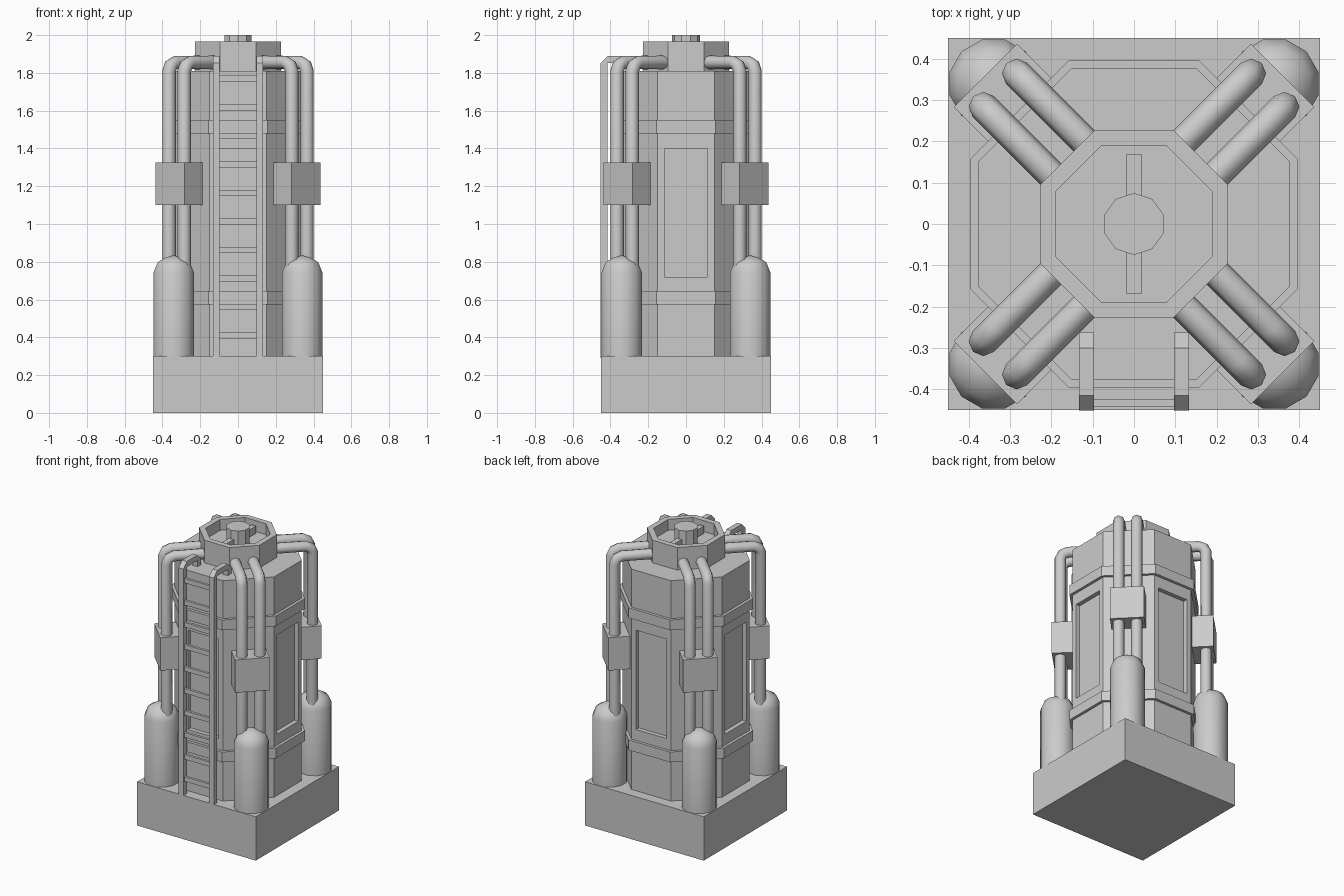
import bpy, bmesh, math
from mathutils import Matrix, Vector

if "Cube" in bpy.data.objects:
    bpy.data.objects.remove(bpy.data.objects["Cube"])


def add_mesh(name, bm):
    bmesh.ops.recalc_face_normals(bm, faces=bm.faces[:])
    me = bpy.data.meshes.new(name)
    bm.to_mesh(me)
    bm.free()
    ob = bpy.data.objects.new(name, me)
    bpy.context.collection.objects.link(ob)
    return ob


def box(name, lo, hi, angle=0.0):
    """Box between two corners, then turned about the z axis."""
    bm = bmesh.new()
    bmesh.ops.create_cube(bm, size=1)
    for v in bm.verts:
        v.co = Vector([(a + b) / 2 + c * (b - a) for a, b, c in zip(lo, hi, v.co)])
    bm.transform(Matrix.Rotation(angle, 4, 'Z'))
    return add_mesh(name, bm)


def octagon(half, corner):
    return [(half, -corner), (half, corner), (corner, half), (-corner, half),
            (-half, corner), (-half, -corner), (-corner, -half), (corner, -half)]


def ngon(r, n, start=0.0):
    return [(r * math.cos(start + i * math.tau / n), r * math.sin(start + i * math.tau / n))
            for i in range(n)]


def loft(name, sections, center=(0, 0), angle=0.0):
    """Stack of (outline, z) rings joined by quads and capped."""
    bm = bmesh.new()
    rings = [[bm.verts.new((x + center[0], y + center[1], z)) for x, y in pts]
             for pts, z in sections]
    n = len(rings[0])
    for a, b in zip(rings, rings[1:]):
        for i in range(n):
            j = (i + 1) % n
            bm.faces.new((a[i], a[j], b[j], b[i]))
    bm.faces.new(rings[0][::-1])
    bm.faces.new(rings[-1])
    bm.transform(Matrix.Rotation(angle, 4, 'Z'))
    return add_mesh(name, bm)


def smooth(ob, angle):
    bpy.ops.object.select_all(action='DESELECT')
    ob.select_set(True)
    bpy.context.view_layer.objects.active = ob
    bpy.ops.object.shade_smooth_by_angle(angle=math.radians(angle))


# Square base
box("base", (-0.45, -0.45, 0), (0.45, 0.45, 0.3))

# Octagonal tower with a recessed panel in each main side
body = loft("tower_body", [(octagon(0.378, 0.15), 0.29), (octagon(0.378, 0.15), 1.81)])
for k in range(4):
    cutter = box("panel_cutter", (0.348, -0.115, 0.72), (0.45, 0.115, 1.4), k * math.pi / 2)
    cutter.hide_render = True
    cutter.hide_set(True)
    mod = body.modifiers.new("panel", 'BOOLEAN')
    mod.operation = 'DIFFERENCE'
    mod.solver = 'EXACT'
    mod.object = cutter
    bpy.context.view_layer.objects.active = body
    bpy.ops.object.modifier_apply(modifier=mod.name)
    bpy.data.objects.remove(cutter)

# Raised bands
for name, z in (("lower_band", 0.575), ("upper_band", 1.48)):
    loft(name, [(octagon(0.397, 0.157), z), (octagon(0.397, 0.157), z + 0.07)])

# Top hub: octagonal cup with a post and a cross bar
outer, inner = octagon(0.228, 0.0944), octagon(0.19, 0.0787)
loft("top_hub", [(outer, 1.8), (outer, 1.965), (inner, 1.965), (inner, 1.89)])
post = ngon(0.075, 10, math.pi / 2)
loft("hub_post", [(post, 1.88), (post, 2.0)])
box("hub_bar", (-0.018, -0.17, 1.88), (0.018, 0.17, 1.94))

# Tank, clamp box and a pair of pipes on every corner
for k in range(4):
    angle = math.pi / 4 + k * math.pi / 2
    rows = [(0.11, 0.29), (0.11, 0.745), (0.088, 0.797), (0.045, 0.823), (0.008, 0.832)]
    tank = loft("tank", [(ngon(r, 12, math.pi / 12 + math.pi / 12), z) for r, z in rows],
                (0.481, 0), angle)
    smooth(tank, 50)
    box("pipe_clamp", (0.366, -0.108, 1.1), (0.509, 0.108, 1.325), angle)
    for side in (-0.057, 0.057):
        path = [(0.459, 0.7), (0.459, 1.81), (0.445, 1.841), (0.413, 1.855), (0.2, 1.855)]
        cu = bpy.data.curves.new("pipe", 'CURVE')
        cu.dimensions = '3D'
        cu.bevel_depth = 0.036
        cu.bevel_resolution = 2
        cu.use_fill_caps = True
        sp = cu.splines.new('POLY')
        sp.points.add(len(path) - 1)
        for p, (r, z) in zip(sp.points, path):
            p.co = (r, side, z, 1)
        pipe = bpy.data.objects.new("pipe", cu)
        pipe.rotation_euler.z = angle
        bpy.context.collection.objects.link(pipe)
        bpy.ops.object.select_all(action='DESELECT')
        pipe.select_set(True)
        bpy.context.view_layer.objects.active = pipe
        bpy.ops.object.convert(target='MESH')
        smooth(bpy.context.view_layer.objects.active, 50)

# Ladder rails: hooked side profile (y, z) extruded across x
profile = [(-0.452, 0.29), (-0.452, 1.852), (-0.415, 1.89), (-0.3, 1.89), (-0.263, 1.852),
           (-0.263, 1.8), (-0.3, 1.8), (-0.3, 1.852), (-0.415, 1.852), (-0.415, 0.29)]
for name, x in (("ladder_rail_left", -0.133), ("ladder_rail_right", 0.097)):
    bm = bmesh.new()
    face = bm.faces.new([bm.verts.new((x, y, z)) for y, z in profile])
    ext = bmesh.ops.extrude_face_region(bm, geom=[face])
    moved = [g for g in ext["geom"] if isinstance(g, bmesh.types.BMVert)]
    bmesh.ops.translate(bm, verts=moved, vec=(0.036, 0, 0))
    add_mesh(name, bm)

# Ladder rungs
for i in range(10):
    z = 0.41 + 0.151 * i
    box("ladder_rung", (-0.1, -0.442, z - 0.016), (0.1, -0.425, z + 0.016))
